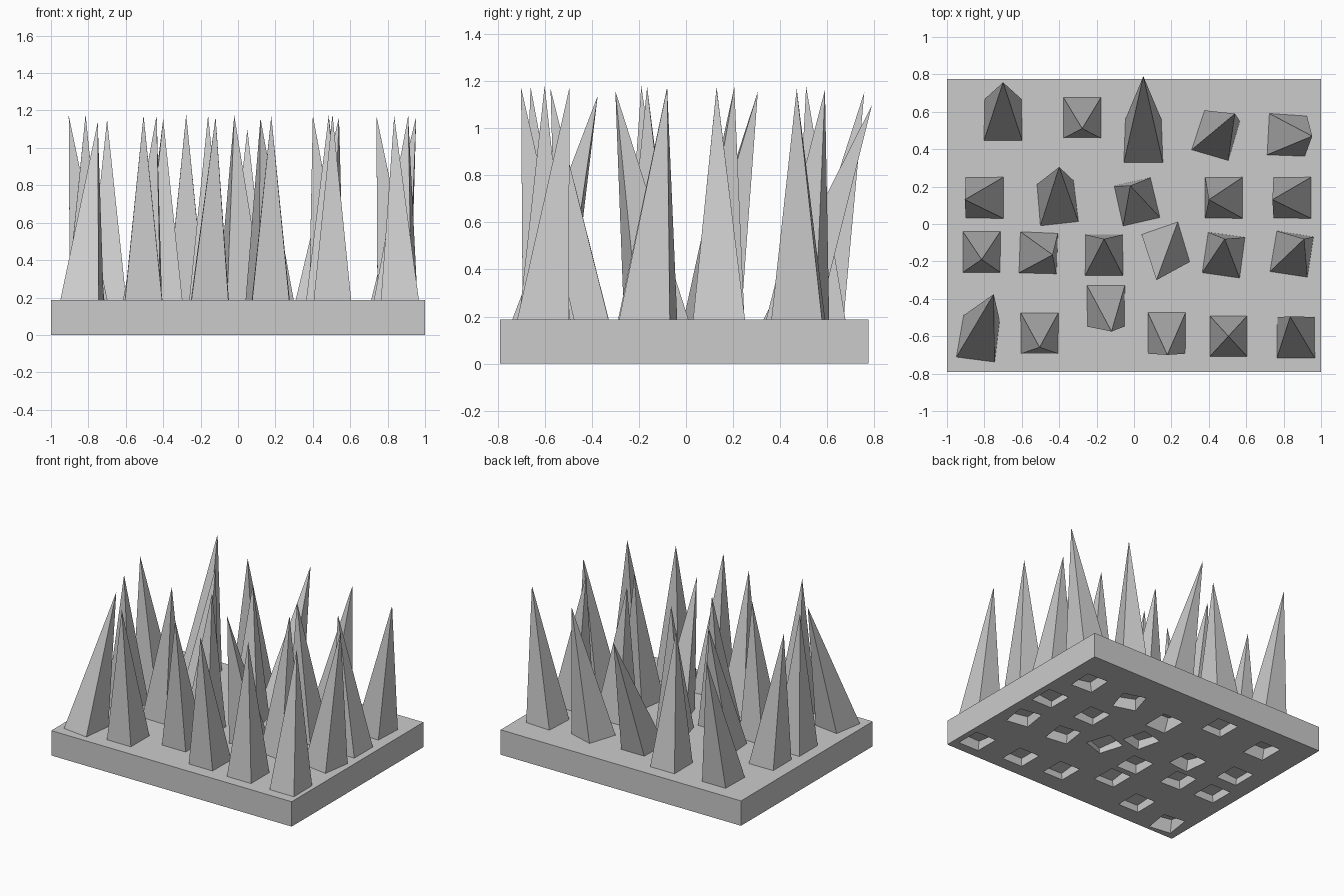
import bpy, bmesh
from mathutils import Vector, Matrix
from math import radians

if "Cube" in bpy.data.objects:
    bpy.data.objects.remove(bpy.data.objects["Cube"])

TOP = 0.187          # upper surface of the slab
W, D = 0.20, 0.218   # spike section where it leaves the slab

# base centre x, y, tip x, y, twist in degrees
SPIKES = [
    (-0.70, 0.56, -0.70, 0.757, 0), (-0.277, 0.567, -0.277, 0.51, 0),
    (0.05, 0.45, 0.05, 0.79, 0), (0.44, 0.475, 0.54, 0.59, -17),
    (0.82, 0.475, 0.953, 0.47, -3),
    (-0.80, 0.14, -0.905, 0.13, 0), (-0.41, 0.115, -0.40, 0.305, 6),
    (0.015, 0.12, -0.02, 0.205, 13), (0.48, 0.14, 0.40, 0.13, 0),
    (0.845, 0.14, 0.74, 0.13, 0),
    (-0.815, -0.15, -0.815, -0.19, 0), (-0.51, -0.155, -0.435, -0.165, -2),
    (-0.16, -0.165, -0.16, -0.08, 0), (0.17, -0.13, 0.12, -0.30, 18),
    (0.48, -0.165, 0.485, -0.08, -8), (0.845, -0.16, 0.91, -0.08, -9),
    (-0.83, -0.61, -0.75, -0.375, -8), (-0.505, -0.585, -0.505, -0.66, 0),
    (-0.15, -0.44, -0.12, -0.575, 0), (0.175, -0.585, 0.178, -0.70, 0),
    (0.505, -0.60, 0.505, -0.60, 0), (0.865, -0.605, 0.835, -0.495, 0),
]


def finish(name, bm):
    bmesh.ops.recalc_face_normals(bm, faces=bm.faces[:])
    me = bpy.data.meshes.new(name)
    bm.to_mesh(me)
    bm.free()
    ob = bpy.data.objects.new(name, me)
    bpy.context.collection.objects.link(ob)
    return ob


def frame(cx, cy, tx, ty, twist):
    """Leaning local frame at the slab surface, and the spike length."""
    base = Vector((cx, cy, TOP))
    lean2 = (tx - cx) ** 2 + (ty - cy) ** 2
    axis = Vector((tx, ty, 1.18 - 0.7 * lean2)) - base
    rot = Vector((0, 0, 1)).rotation_difference(axis.normalized())
    m = (Matrix.Translation(base) @ rot.to_matrix().to_4x4()
         @ Matrix.Rotation(radians(twist), 4, 'Z'))
    return m, axis.length


# Leaning four-sided spikes, rooted inside the slab
pits = bmesh.new()
for i, s in enumerate(SPIKES):
    m, length = frame(*s)
    bury = 0.105
    k = 0.5 * (length + bury) / length
    bm = bmesh.new()
    ring = [bm.verts.new(m @ Vector((a * W * k, b * D * k, -bury)))
            for a, b in ((-1, -1), (1, -1), (1, 1), (-1, 1))]
    tip = bm.verts.new(m @ Vector((0, 0, length)))
    bm.faces.new(ring)
    for j in range(4):
        bm.faces.new((ring[j], ring[(j + 1) % 4], tip))
    finish(f"spike_{i + 1}", bm)

    # Matching shallow pit under the slab
    bmesh.ops.create_cube(pits, size=1, matrix=m
                          @ Matrix.Translation((0, 0, -0.22))
                          @ Matrix.Diagonal((0.17, 0.185, 0.19, 1)))

cutter = finish("pit_cutter", pits)
cutter.hide_render = True
cutter.hide_set(True)

# Rectangular slab with pits cut in its underside
bm = bmesh.new()
bmesh.ops.create_cube(bm, size=1, matrix=Matrix.Translation((0, -0.008, TOP / 2))
                      @ Matrix.Diagonal((2, 1.565, TOP, 1)))
slab = finish("slab", bm)
mod = slab.modifiers.new("pits", 'BOOLEAN')
mod.operation = 'DIFFERENCE'
mod.solver = 'EXACT'
mod.object = cutter
